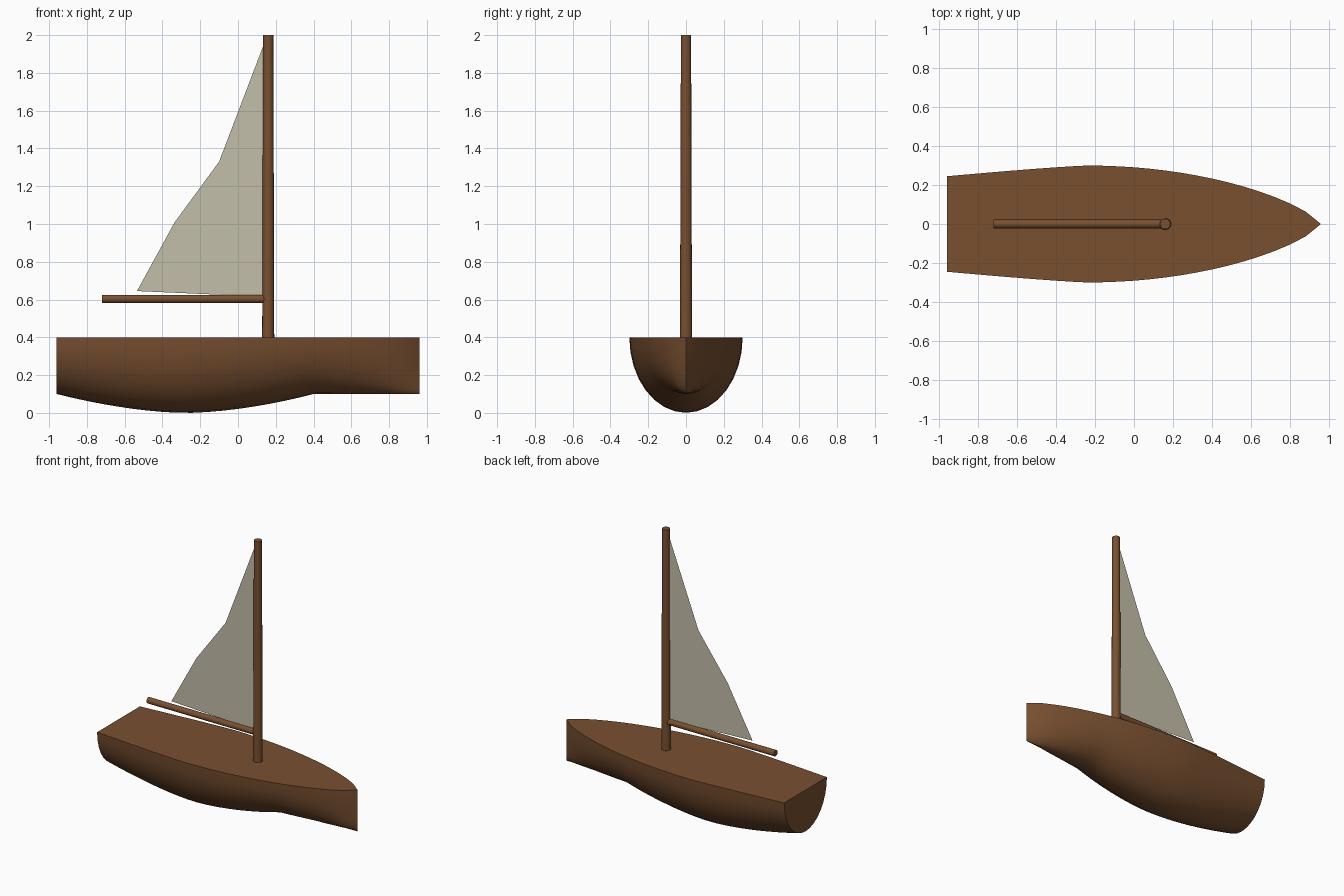
import bpy, bmesh, math
from mathutils import Matrix, Vector

if "Cube" in bpy.data.objects:
    bpy.data.objects.remove(bpy.data.objects["Cube"])


def material(name, rgb):
    m = bpy.data.materials.new(name)
    m.use_nodes = True
    col = (*rgb, 1.0)
    m.diffuse_color = col
    m.node_tree.nodes["Principled BSDF"].inputs["Base Color"].default_value = col
    return m


wood = material("brown wood", (0.19, 0.08, 0.03))
canvas = material("sail canvas", (0.55, 0.52, 0.40))


def finish(name, bm, mat, smooth=True):
    me = bpy.data.meshes.new(name)
    bm.to_mesh(me)
    bm.free()
    me.materials.append(mat)
    ob = bpy.data.objects.new(name, me)
    bpy.context.collection.objects.link(ob)
    if smooth:
        bpy.ops.object.select_all(action="DESELECT")
        ob.select_set(True)
        bpy.context.view_layer.objects.active = ob
        bpy.ops.object.shade_smooth_by_angle(angle=math.radians(35))
    return ob


def half_beam(x):
    if x < -0.24:
        return 0.30 - 0.055 * ((-0.24 - x) / 0.72) ** 1.2
    t = (x + 0.24) / 1.2
    return 0.30 * max(0.0, 1 - t * t) ** 0.75


def keel(x):
    if x > 0.4:
        return 0.1
    if x > -0.28:
        t = (x + 0.28) / 0.68
        return 0.1 * t ** 1.75
    return 0.1 * ((-0.28 - x) / 0.68) ** 1.7


# Hull: half-elliptical cross-sections from transom to stem
DECK, SEG = 0.4, 16
bm = bmesh.new()
rings = []
for i in range(25):
    x = -0.96 + 0.08 * i
    w, d = half_beam(x), DECK - keel(x)
    rings.append([bm.verts.new((x, -w * math.cos(math.pi * k / SEG),
                                DECK - d * math.sin(math.pi * k / SEG)))
                  for k in range(SEG + 1)])
for a, b in zip(rings, rings[1:]):
    for k in range(SEG):
        bm.faces.new((a[k], a[k + 1], b[k + 1], b[k]))
    bm.faces.new((a[SEG], a[0], b[0], b[SEG]))
bm.faces.new(rings[0])
bmesh.ops.remove_doubles(bm, verts=bm.verts, dist=0.0005)
bmesh.ops.recalc_face_normals(bm, faces=bm.faces)
finish("hull", bm, wood)


# Mast and boom: tapered round spars
def spar(name, start, end, r1, r2):
    a, b = Vector(start), Vector(end)
    bm = bmesh.new()
    turn = (b - a).to_track_quat("Z", "Y").to_matrix().to_4x4()
    bmesh.ops.create_cone(bm, cap_ends=True, segments=16, radius1=r1, radius2=r2,
                          depth=(b - a).length,
                          matrix=Matrix.Translation((a + b) / 2) @ turn)
    finish(name, bm, wood)


spar("mast", (0.16, 0, 0.39), (0.16, 0, 2.0), 0.032, 0.027)
spar("boom", (-0.72, 0, 0.603), (0.16, 0, 0.603), 0.022, 0.022)

# Sail: one flat sheet behind the mast
bm = bmesh.new()
outline = [(0.14, 0.615), (0.14, 1.96), (-0.1, 1.33), (-0.335, 1.01), (-0.535, 0.645)]
bm.faces.new([bm.verts.new((x, 0, z)) for x, z in outline])
finish("sail", bm, canvas, smooth=False)
